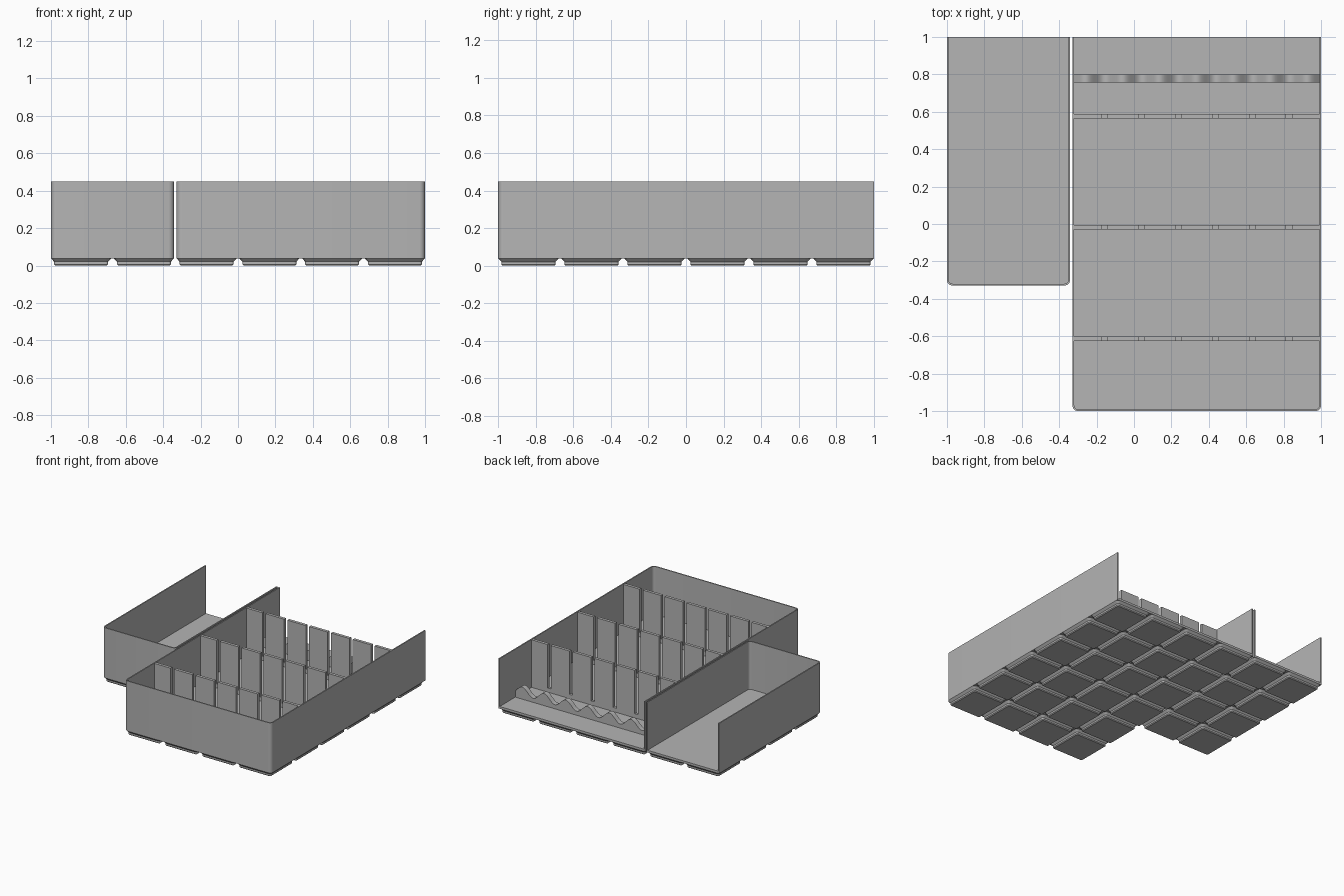
import bpy, bmesh, math

if "Cube" in bpy.data.objects:
    bpy.data.objects.remove(bpy.data.objects["Cube"])

P, C = 0.3355, 0.0065          # cell pitch, clearance around each cell
BASE, FLOOR, TOP = 0.038, 0.056, 0.449
WALL, R = 0.0095, 0.03         # wall thickness, corner radius

grey = bpy.data.materials.new("grey_plastic")
grey.diffuse_color = (0.46, 0.46, 0.46, 1)
grey.use_nodes = True
grey.node_tree.nodes["Principled BSDF"].inputs["Base Color"].default_value = grey.diffuse_color


def finish(name, bm, angle=30):
    bmesh.ops.recalc_face_normals(bm, faces=bm.faces)
    me = bpy.data.meshes.new(name)
    bm.to_mesh(me)
    bm.free()
    me.materials.append(grey)
    ob = bpy.data.objects.new(name, me)
    bpy.context.collection.objects.link(ob)
    bpy.ops.object.select_all(action='DESELECT')
    ob.select_set(True)
    bpy.context.view_layer.objects.active = ob
    bpy.ops.object.shade_smooth_by_angle(angle=math.radians(angle))
    return ob


def loft(bm, rings):
    """Solid through closed rings of equal point count."""
    vs = [[bm.verts.new(p) for p in ring] for ring in rings]
    n = len(vs[0])
    for a, b in zip(vs, vs[1:]):
        for i in range(n):
            j = (i + 1) % n
            bm.faces.new((a[i], a[j], b[j], b[i]))
    bm.faces.new(vs[0][::-1])
    bm.faces.new(vs[-1])


def prism(name, pts, lo, hi, axis='z'):
    """Extrude a 2D outline along z, or an x-z outline along y."""
    put = (lambda p, h: (p[0], p[1], h)) if axis == 'z' else (lambda p, h: (p[0], h, p[1]))
    bm = bmesh.new()
    loft(bm, [[put(p, h) for p in pts] for h in (lo, hi)])
    return finish(name, bm)


def arc(cx, cy, r, start, steps=6):
    return [(cx + r * math.cos(math.radians(start + 90 * i / steps)),
             cy + r * math.sin(math.radians(start + 90 * i / steps))) for i in range(steps + 1)]


def u_path(x0, x1, y0, y1, r):
    """Path from the open back round the two front corners."""
    return ([(x0, y1)] + arc(x0 + r, y0 + r, r, 180)
            + arc(x1 - r, y0 + r, r, 270) + [(x1, y1)])


def rounded_square(cx, cy, h, r, z):
    k = h - r
    pts = (arc(cx + k, cy + k, r, 0) + arc(cx - k, cy + k, r, 90)
           + arc(cx - k, cy - k, r, 180) + arc(cx + k, cy - k, r, 270))
    return [(x, y, z) for x, y in pts]


def make_bin(name, x0, nx, ny):
    """Open-backed tray: stepped feet, floor and U-shaped wall."""
    x1, y1 = x0 + nx * P - 2 * C, 1.0
    y0 = y1 - ny * P + 2 * C
    outer = u_path(x0, x1, y0, y1, R)
    inner = u_path(x0 + WALL, x1 - WALL, y0 + WALL, y1, R - WALL)
    prism(name + "_floor", outer, BASE, FLOOR)
    prism(name + "_wall", outer + inner[::-1], BASE, TOP)
    bm = bmesh.new()
    for i in range(nx):
        for j in range(ny):
            cx, cy = x0 - C + (i + 0.5) * P, y0 - C + (j + 0.5) * P
            loft(bm, [rounded_square(cx, cy, P / 2 - C - d, R - d, z) for d, z in
                      ((0.0234, 0), (0.017, 0.0064), (0.017, 0.0206), (0, BASE), (0, BASE + 0.004))])
    finish(name + "_feet", bm)
    return x0 + WALL, x1 - WALL


make_bin("small_bin", -1.0, 2, 4)
left, right = make_bin("large_bin", 1.0 - 4 * P + 2 * C, 4, 6)

# slotted dividers across the large bin
PITCH, SLOT, SLOT_Z = 0.1976, 0.03, 0.09
slots = [-0.159 + PITCH * i for i in range(6)]
comb = [(left, FLOOR - 0.005), (left, TOP - 0.003)]
for s in slots:
    a, b = s - SLOT / 2, s + SLOT / 2
    comb += [(a, TOP - 0.003), (a, SLOT_Z), (b, SLOT_Z), (b, TOP - 0.003)]
comb += [(right, TOP - 0.003), (right, FLOOR - 0.005)]
for i, y in enumerate((0.576, -0.018, -0.614)):
    prism(f"slotted_divider_{i + 1}", comb, y - 0.012, y + 0.012, 'y')

# wavy rest near the open back, dips in line with the slots
N = 100
wave = [(left, FLOOR - 0.005)]
for i in range(N + 1):
    x = left + (right - left) * i / N
    wave.append((x, 0.122 - 0.033 * math.cos(2 * math.pi * (x - slots[0]) / PITCH)))
wave.append((right, FLOOR - 0.005))
prism("wavy_rest", wave, 0.757, 0.798, 'y')
